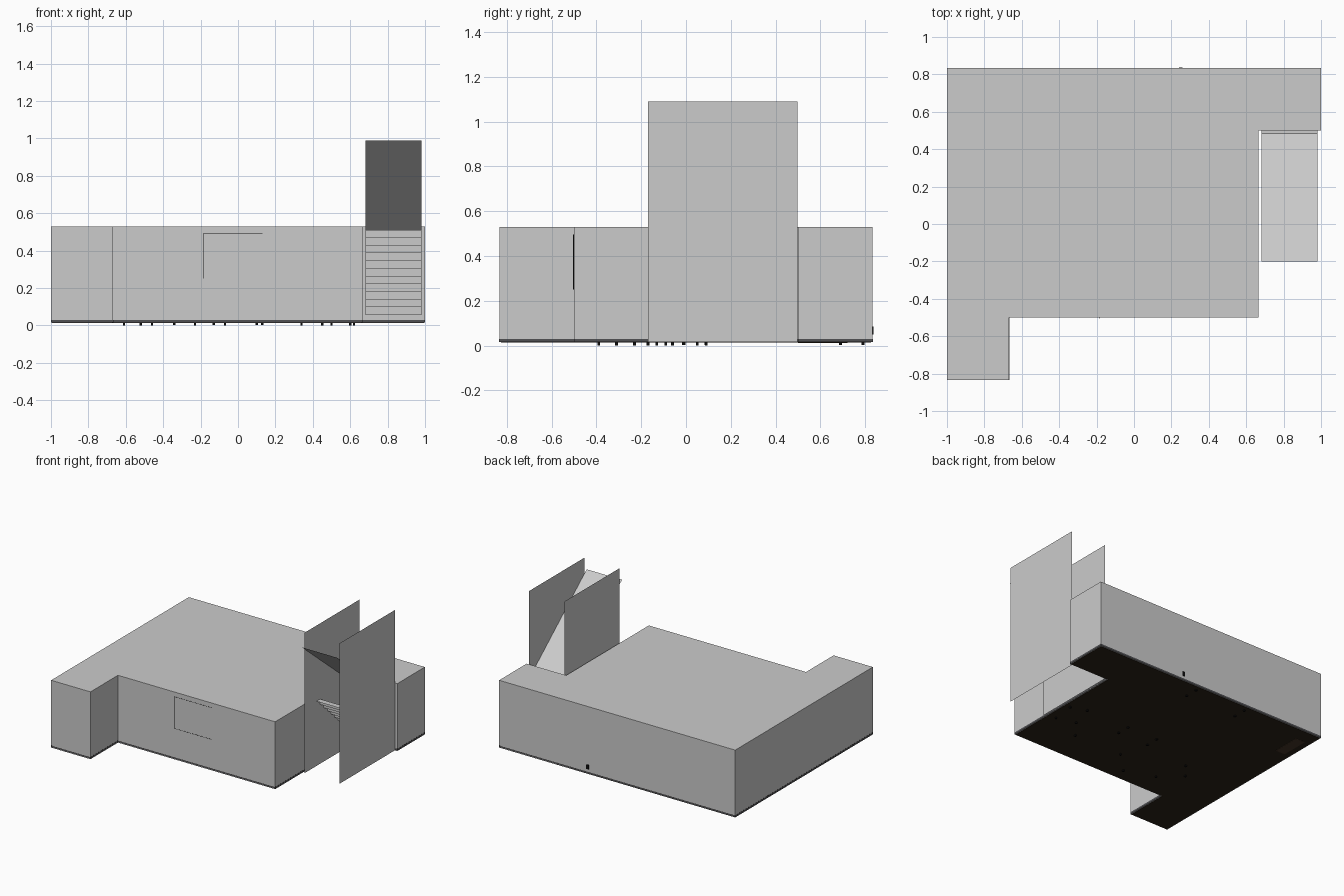
import bpy
from mathutils import Vector

if "Cube" in bpy.data.objects:
    bpy.data.objects.remove(bpy.data.objects["Cube"])

FOOT = [(-1, -.833), (-.667, -.833), (-.667, -.5), (.665, -.5),
        (.665, .5), (1, .5), (1, .833), (-1, .833)]
ROOF, BASE = .53, .015
X0, X1 = .682, .981          # stair well sides


def mat(name, c):
    m = bpy.data.materials.new(name)
    m.diffuse_color = (*c, 1)
    m.use_nodes = True
    m.node_tree.nodes["Principled BSDF"].inputs["Base Color"].default_value = m.diffuse_color
    return m


BROWN = mat("floor_brown", (.025, .016, .009))
TAN = mat("mat_tan", (.06, .035, .02))
BLACK = mat("black", (.004, .004, .004))
DARK = mat("trim_dark", (.08, .08, .085))


def mesh(name, verts, faces, m=None):
    me = bpy.data.meshes.new(name)
    me.from_pydata(verts, [], faces)
    me.update()
    ob = bpy.data.objects.new(name, me)
    bpy.context.collection.objects.link(ob)
    if m:
        me.materials.append(m)
    return ob


def box(name, x0, x1, y0, y1, z0, z1, m=None):
    v = [(x, y, z) for z in (z0, z1) for x, y in ((x0, y0), (x1, y0), (x1, y1), (x0, y1))]
    f = [(3, 2, 1, 0), (4, 5, 6, 7)] + [(i, (i + 1) % 4, (i + 1) % 4 + 4, i + 4) for i in range(4)]
    return mesh(name, v, f, m)


def offset(d):
    # push every right-angle corner of the footprint outward by d
    out, n = [], len(FOOT)
    for i in range(n):
        p = Vector(FOOT[i])
        a = (p - Vector(FOOT[i - 1])).normalized()
        b = (Vector(FOOT[(i + 1) % n]) - p).normalized()
        out.append((p.x + d * (a.y + b.y), p.y - d * (a.x + b.x)))
    return out


def prism(name, pts, z0, z1, bottom=True, top=True, skip=(), m=None):
    n = len(pts)
    v = [(x, y, z) for z in (z0, z1) for x, y in pts]
    f = [(i, (i + 1) % n, (i + 1) % n + n, i + n) for i in range(n) if i not in skip]
    if bottom:
        f.append(tuple(reversed(range(n))))
    if top:
        f.append(tuple(range(n, 2 * n)))
    return mesh(name, v, f, m)


def strip(name, profile):
    # sheet swept across the stair width from a (y, z) profile
    v = [(x, y, z) for y, z in profile for x in (X0, X1)]
    f = [(2 * i, 2 * i + 1, 2 * i + 3, 2 * i + 2) for i in range(len(profile) - 1)]
    return mesh(name, v, f)


# room shell, floor and base trim
prism("room_shell", offset(0), .03, ROOF, bottom=False, skip=(4,))
prism("base_trim", offset(.001), BASE, .03, top=False, bottom=False, m=DARK)
prism("trim_underside", offset(.001), BASE, .02)
prism("floor", offset(-.006), BASE - .002, .029, m=BROWN)

# wall around the stair doorway
for name, a, b, z in (("door_jamb_left", .665, X0, .03), ("door_jamb_right", X1, 1, .03),
                      ("door_header", X0, X1, .43)):
    mesh(name, [(a, .5, z), (b, .5, z), (b, .5, ROOF), (a, .5, ROOF)], [(0, 1, 2, 3)])

# stair well side walls
for name, x in (("stair_wall_left", X0), ("stair_wall_right", X1)):
    mesh(name, [(x, -.17, BASE), (x, .497, BASE), (x, .497, 1.09), (x, -.17, 1.09)], [(0, 1, 2, 3)])

# stairs climbing toward the front, with a sloped ceiling
N, run, rise = 12, .524 / 12, .495 / 12
steps = [(-.024, BASE + N * rise)]
for i in range(N):
    y, z = -.024 + (i + 1) * run, BASE + (N - i) * rise
    steps += [(y, z), (y, z - rise)]
strip("stairs", steps)
strip("stair_ceiling", [(-.2, .99), (.485, .43), (.5, .43)])

# picture frame edges showing through the front wall
box("frame_side", -.185, -.182, -.504, -.498, .25, .495, BLACK)
for z in (.25, .493):
    box("frame_rail", -.182, .13, -.5008, -.498, z, z + .002, BLACK)

# socket on the back wall and a floor mat
box("wall_socket", .24, .26, .82, .836, .05, .085, BLACK)
box("floor_mat", -.95, -.87, .5, .72, BASE - .003, .031, TAN)

# simple tables inside, legs reaching through the floor
for x0, x1, y0, y1, h in ((-.34, .10, .69, .79, .14), (-.13, .13, -.01, .09, .1)):
    box("table_top", x0 - .02, x1 + .02, y0 - .02, y1 + .02, h, h + .015)
    for x in (x0, x1):
        for y in (y0, y1):
            box("table_leg", x - .007, x + .007, y - .007, y + .007, 0.003, h, BLACK)

# remaining furniture feet
for x, y in ((-.07, -.23), (-.23, -.39), (-.46, -.31), (-.52, -.06), (-.61, -.17),
             (.34, -.23), (.5, .09), (.62, .05), (.6, -.13), (.45, -.09)):
    box("furniture_foot", x - .006, x + .006, y - .006, y + .006, 0, .06, BLACK)
